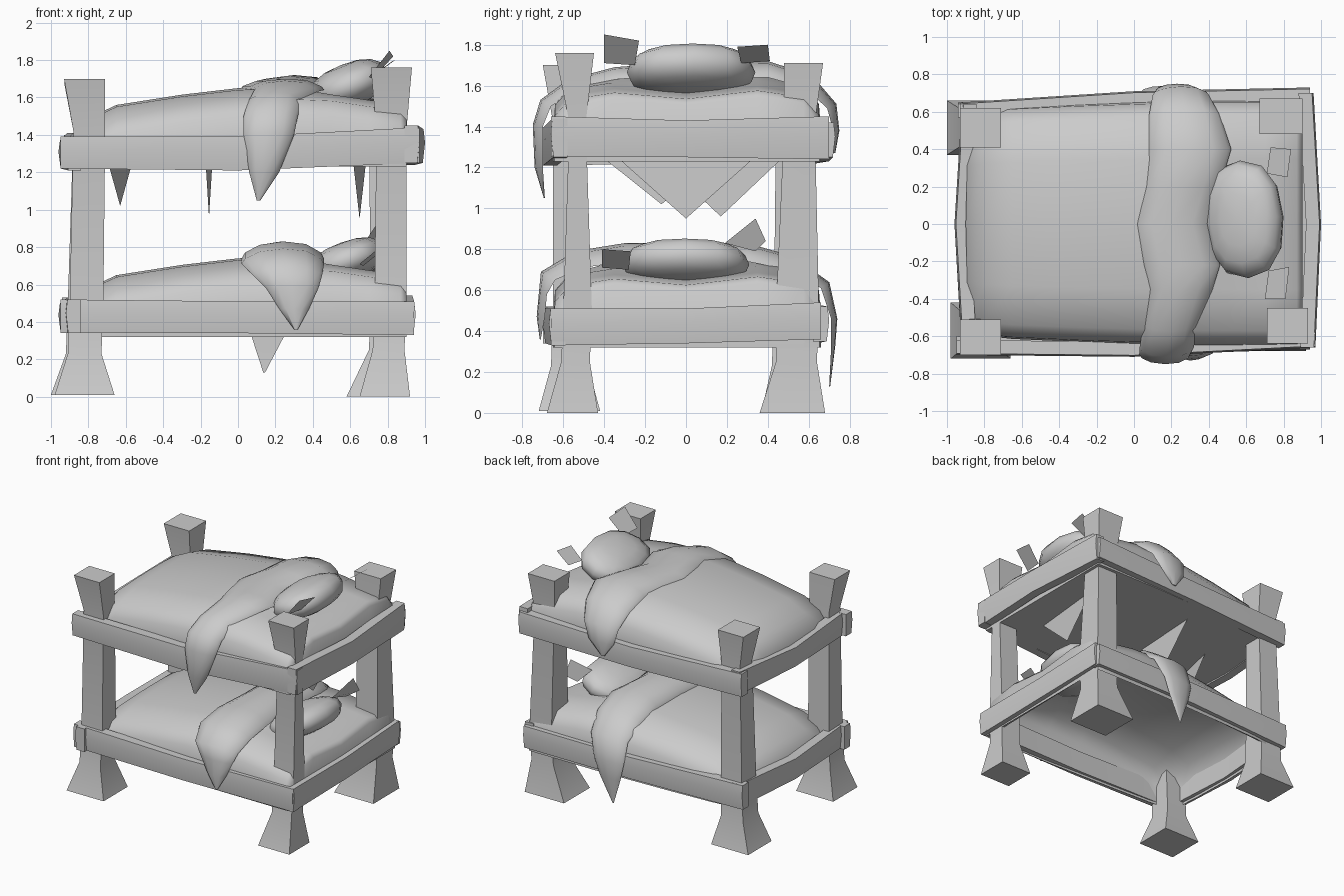
import bpy, bmesh, math
from mathutils import Matrix, Vector

if "Cube" in bpy.data.objects:
    bpy.data.objects.remove(bpy.data.objects["Cube"])


def finish(name, bm, angle=40):
    bmesh.ops.recalc_face_normals(bm, faces=bm.faces)
    me = bpy.data.meshes.new(name)
    bm.to_mesh(me)
    bm.free()
    ob = bpy.data.objects.new(name, me)
    bpy.context.collection.objects.link(ob)
    bpy.ops.object.select_all(action='DESELECT')
    ob.select_set(True)
    bpy.context.view_layer.objects.active = ob
    bpy.ops.object.shade_smooth_by_angle(angle=math.radians(angle))
    return ob


def loft(name, rings, angle=40):
    """Skin closed rings of equal length and cap both ends."""
    bm = bmesh.new()
    vs = [[bm.verts.new(p) for p in r] for r in rings]
    n = len(vs[0])
    for a, b in zip(vs, vs[1:]):
        for i in range(n):
            j = (i + 1) % n
            bm.faces.new((a[i], a[j], b[j], b[i]))
    bm.faces.new(vs[0][::-1])
    bm.faces.new(vs[-1])
    return finish(name, bm, angle)


# Posts: square sections with flared feet and heads (z, x0, x1, y0, y1)
def post(name, *secs):
    loft(name, [[(a, c, z), (b, c, z), (b, d, z), (a, d, z)] for z, a, b, c, d in secs], 60)


post("front_left_post", (0.01, -.98, -.66, -.72, -.42), (.23, -.91, -.73, -.66, -.48),
     (.5, -.9, -.72, -.65, -.48), (1.42, -.88, -.71, -.65, -.51), (1.70, -.93, -.71, -.70, -.51))
post("back_left_post", (0.01, -1.0, -.68, .37, .66), (.23, -.92, -.73, .42, .61),
     (.5, -.91, -.73, .43, .61), (1.42, -.88, -.72, .44, .59), (1.68, -.93, -.71, .41, .62))
post("front_right_post", (0, .65, .92, -.68, -.43), (.25, .72, .89, -.61, -.47),
     (.5, .73, .9, -.6, -.46), (1.42, .74, .9, -.57, -.49), (1.76, .71, .93, -.64, -.45))
post("back_right_post", (0, .58, .92, .36, .68), (.25, .7, .89, .44, .64),
     (.5, .71, .9, .44, .65), (1.42, .70, .87, .48, .63), (1.71, .67, .9, .48, .67))


# Rails: bent boards through three stations (x, y, z bottom, z top)
def rail(name, axis, stations, t=.04):
    rings = []
    for x, y, lo, hi in stations:
        prof = [(-t, lo), (t * .7, lo), (t, lo * .4 + hi * .6), (t * .8, hi), (-t, hi)]
        s = 1 if (x if axis == 'y' else y) > 0 else -1
        rings.append([(x + s * o, y, z) if axis == 'y' else (x, y + s * o, z) for o, z in prof])
    loft(name, rings)


rail("upper_front_rail", 'x', [(-.95, -.66, 1.22, 1.39), (0, -.67, 1.21, 1.39), (.97, -.62, 1.25, 1.44)])
rail("upper_back_rail", 'x', [(-.93, .61, 1.22, 1.40), (0, .67, 1.23, 1.39), (.94, .69, 1.25, 1.42)])
rail("upper_left_rail", 'y', [(-.88, -.67, 1.21, 1.39), (-.92, 0, 1.22, 1.37), (-.88, .64, 1.23, 1.41)])
rail("upper_right_rail", 'y', [(.93, -.66, 1.25, 1.45), (.96, 0, 1.25, 1.43), (.92, .70, 1.24, 1.45)])
rail("lower_front_rail", 'x', [(-.95, -.64, .34, .52), (0, -.66, .34, .51), (.94, -.63, .33, .51)])
rail("lower_back_rail", 'x', [(-.94, .61, .34, .53), (0, .66, .35, .52), (.92, .66, .35, .52)])
rail("lower_left_rail", 'y', [(-.88, -.70, .34, .52), (-.92, 0, .34, .50), (-.88, .64, .35, .53)])
rail("lower_right_rail", 'y', [(.91, -.66, .33, .51), (.91, 0, .34, .51), (.90, .66, .36, .54)])


# Mattresses: domed grid with skirt; the upper one is closed underneath
def mattress(name, dz, closed):
    xs = [(-.87, 1.38, .89), (-.80, 1.48, .92), (-.65, 1.55, .945), (-.3, 1.605, .97),
          (0, 1.64, .985), (.3, 1.65, 1), (.5, 1.61, 1), (.7, 1.58, 1), (.87, 1.56, 1), (.9, 1.53, .99)]
    ys = [(-.65, -.27), (-.64, -.14), (-.57, -.06), (-.35, 0), (0, .01),
          (.35, .01), (.58, -.05), (.65, -.14), (.66, -.27)]
    bm = bmesh.new()
    low = 1.23 + dz
    g = []
    for i, (x, z, w) in enumerate(xs):
        bow = -.03 if i == 0 else 0
        sag = .035 if x > .45 else 0       # the pillow presses the head end down
        g.append([bm.verts.new((x + bow * (1 - (y / .68) ** 2), y * w,
                                max(low + .03, z + d + dz + sag * (abs(y) / .3 - 1 if abs(y) < .6 else 1))))
                  for y, d in ys])
    for a, b in zip(g, g[1:]):
        for j in range(len(ys) - 1):
            bm.faces.new((a[j], b[j], b[j + 1], a[j + 1]))
    rim = [e for e in bm.edges if e.is_boundary]
    new = bmesh.ops.extrude_edge_only(bm, edges=rim)["geom"]
    for v in new:
        if isinstance(v, bmesh.types.BMVert):
            v.co.z = low
    if closed:
        bmesh.ops.holes_fill(bm, edges=[e for e in bm.edges if e.is_boundary])
    finish(name, bm, 60)


mattress("upper_mattress", 0, True)
mattress("lower_mattress", -.91, False)


# Blankets: draped strips with pointed tails (y, z, x left, x right, bulge, tilt of the outward normal)
def blanket(name, rows):
    rings = []
    for y, z, a, b, h, tilt in rows:
        n = Vector((0, math.sin(math.radians(tilt)), math.cos(math.radians(tilt))))
        ring = []
        for t, k in ((0, 0), (.04, .35), (.22, .8), (.5, 1), (.78, .85), (.96, .35), (1, 0)):
            ring.append(Vector((a + (b - a) * t, y, z)) + n * h * k)
        rings.append(ring)
    loft(name, rings, 60)


blanket("upper_blanket", [
    (-.69, 1.05, .10, .12, .005, -90), (-.70, 1.20, .06, .22, .04, -90), (-.70, 1.40, .03, .30, .05, -80),
    (-.66, 1.50, .03, .32, .06, -60), (-.54, 1.57, .05, .34, .07, -30), (-.35, 1.63, .08, .42, .06, 0),
    (-.22, 1.64, .05, .46, .06, 0), (0, 1.64, .01, .40, .06, 0), (.2, 1.64, .06, .46, .075, 0),
    (.4, 1.64, .08, .52, .08, 0), (.58, 1.59, .08, .46, .07, 30), (.69, 1.49, .10, .40, .05, 65),
    (.72, 1.38, .12, .34, .03, 90), (.72, 1.27, .20, .23, .01, 90)])
blanket("lower_blanket", [
    (-.71, .36, .30, .32, .005, -90), (-.69, .47, .22, .38, .04, -90), (-.68, .58, .15, .43, .04, -80),
    (-.64, .65, .08, .45, .08, -60), (-.5, .71, .02, .46, .09, -25), (-.3, .74, .02, .46, .09, 0),
    (0, .74, .04, .42, .09, 0), (.3, .74, .04, .45, .09, 0), (.5, .70, .04, .42, .07, 20),
    (.66, .61, .04, .36, .05, 55), (.71, .46, .04, .30, .03, 90), (.71, .33, .07, .25, .02, 90),
    (.70, .13, .135, .145, .005, 90)])


# Pillows: tilted, squared-off cushions
def pillow(name, centre, size, tilt, turn):
    bm = bmesh.new()
    bmesh.ops.create_uvsphere(bm, u_segments=12, v_segments=8, radius=1)
    for v in bm.verts:
        v.co = Vector([math.copysign(abs(c) ** .85, c) * s if abs(c) > 1e-6 else 0
                       for c, s in zip(v.co, size)])
    bm.transform(Matrix.Translation(centre) @ Matrix.Rotation(math.radians(turn), 4, 'Z')
                 @ Matrix.Rotation(math.radians(tilt), 4, 'Y'))
    finish(name, bm, 50)


pillow("upper_pillow", (.59, .025, 1.665), (.22, .315, .115), -22, 4)
pillow("lower_pillow", (.585, 0, .725), (.21, .31, .105), -20, -3)


# Flat sheets: pillow corner tags and cloth points hanging below the upper bunk
def sheet(name, pts):
    bm = bmesh.new()
    bm.faces.new([bm.verts.new(p) for p in pts])
    finish(name, bm)


for name, pts in {
    "upper_tag_back": [(.71, .27, 1.71), (.73, .41, 1.72), (.84, .40, 1.80), (.82, .25, 1.79)],
    "upper_tag_front": [(.70, -.40, 1.71), (.72, -.25, 1.70), (.83, -.23, 1.82), (.81, -.40, 1.85)],
    "lower_tag_back": [(.68, .19, .83), (.70, .34, .79), (.78, .39, .84), (.76, .34, .95)],
    "lower_tag_front": [(.65, -.41, .71), (.67, -.28, .70), (.78, -.27, .79), (.76, -.41, .80)],
}.items():
    sheet(name, pts)

for i, (x, y, z, w, dx) in enumerate([(-.63, -.12, 1.02, .27, .06),
                                      (-.155, .17, .96, .29, .017), (.65, 0, .95, .32, .032)]):
    sheet(f"hanging_cloth_{i + 1}", [(x, y, z), (x - dx, y - w, 1.235), (x + dx, y + w, 1.235)])
